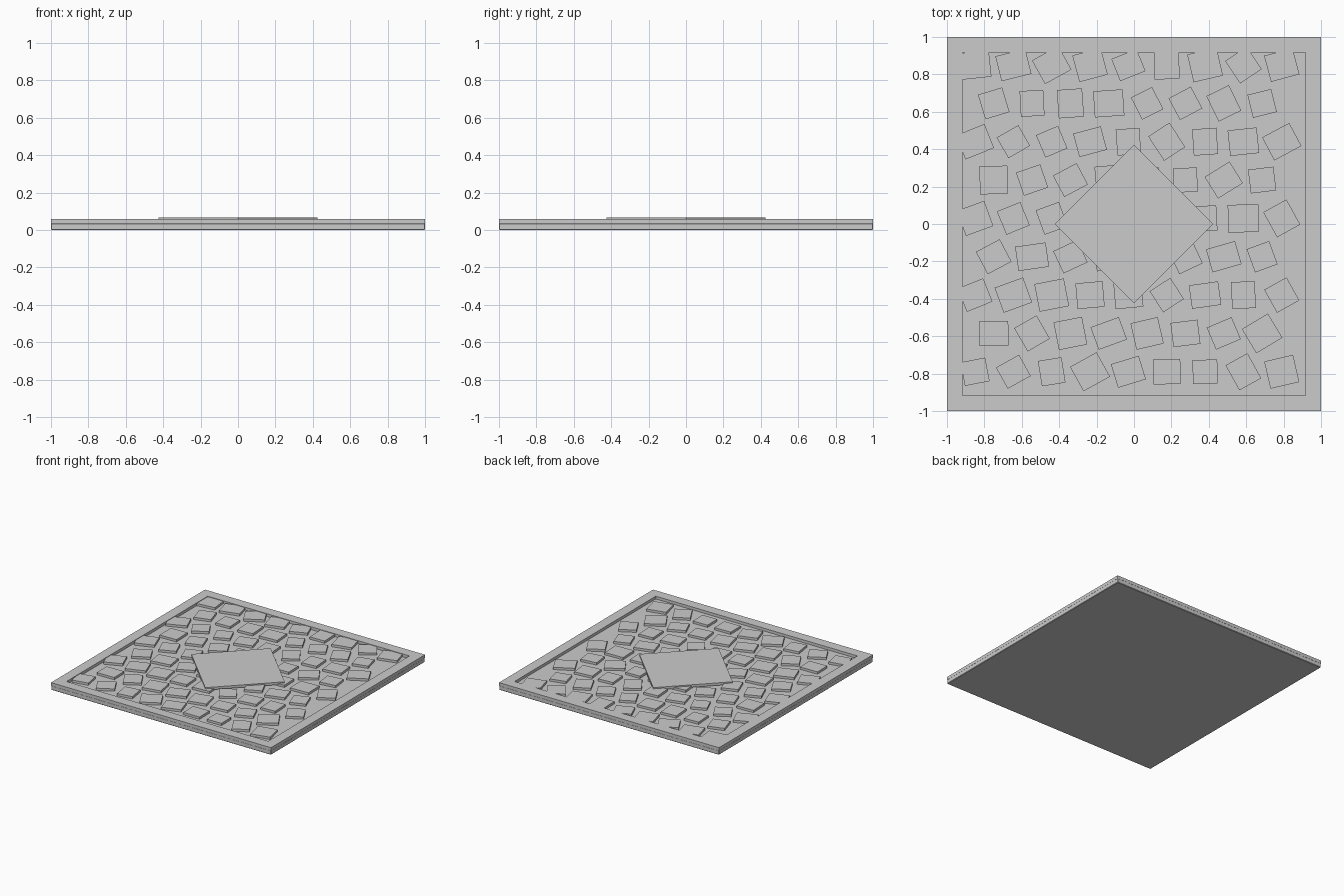
import bpy, math, random

if "Cube" in bpy.data.objects:
    bpy.data.objects.remove(bpy.data.objects["Cube"])

random.seed(4)
BASE_TOP, FRAME_TOP = 0.037, 0.06


def add_mesh(name, verts, faces):
    mesh = bpy.data.meshes.new(name)
    mesh.from_pydata(verts, [], faces)
    obj = bpy.data.objects.new(name, mesh)
    bpy.context.collection.objects.link(obj)
    return obj


def box(name, x, y, w, d, z0, z1, angle=0):
    c, s = math.cos(math.radians(angle)), math.sin(math.radians(angle))
    verts = []
    for z in (z0, z1):
        for sx, sy in ((-1, -1), (1, -1), (1, 1), (-1, 1)):
            px, py = sx * w / 2, sy * d / 2
            verts.append((x + c * px - s * py, y + s * px + c * py, z))
    sides = [(i, (i + 1) % 4, (i + 1) % 4 + 4, i + 4) for i in range(4)]
    return add_mesh(name, verts, [(3, 2, 1, 0), (4, 5, 6, 7)] + sides)


# base slab with a tiny edge bevel
base = box("base_slab", 0, 0, 2, 2, 0, BASE_TOP)
bevel = base.modifiers.new("edge", "BEVEL")
bevel.width = 0.004
bevel.segments = 1

# raised square border, one closed ring
corners = ((-1, -1), (1, -1), (1, 1), (-1, 1))
loops = ((1, 0.034), (1, FRAME_TOP), (0.917, FRAME_TOP), (0.917, 0.034))
verts = [(cx * r, cy * r, z) for r, z in loops for cx, cy in corners]
faces = []
for k in range(4):
    n = (k + 1) % 4
    for i in range(4):
        j = (i + 1) % 4
        faces.append((k * 4 + i, k * 4 + j, n * 4 + j, n * 4 + i))
add_mesh("border_frame", verts, faces)

# paving stones: staggered rows from the bottom up, each with its own turn
turns = (
    (11, 29, 9, 29, 17, 1, 1, 29, 13),
    (1, 30, 11, 20, 13, 7, 23, 31),
    (22, 20, 11, 5, 5, 33, 8, 3, 29),
    (28, 8, 25, 10, 15, 25, 16, 20),
    (20, 22, 20, 10, 15, 5, 3, 2, 29),
    (2, 19, 28, 5, 5, 2, 32, 7),
    (22, 30, 23, 15, 4, 33, 4, 6, 28),
    (17, 3, 4, 4, 27, 28, 26, 14),
    (6, 14, 29, 15, 22, 2, 13, 34, 15),
)
for r, row in enumerate(turns):
    start = -0.75 if r % 2 else -0.85
    for i, turn in enumerate(row):
        w = random.uniform(0.125, 0.165)
        d = random.uniform(0.125, 0.155)
        box(f"stone_{r}_{i}", start + 0.205 * i, -0.79 + 0.205 * r,
            w, d, 0.03, 0.056, turn)

# central diamond slab
box("centre_diamond", 0, 0, 0.6, 0.6, 0.045, 0.066, 45)
